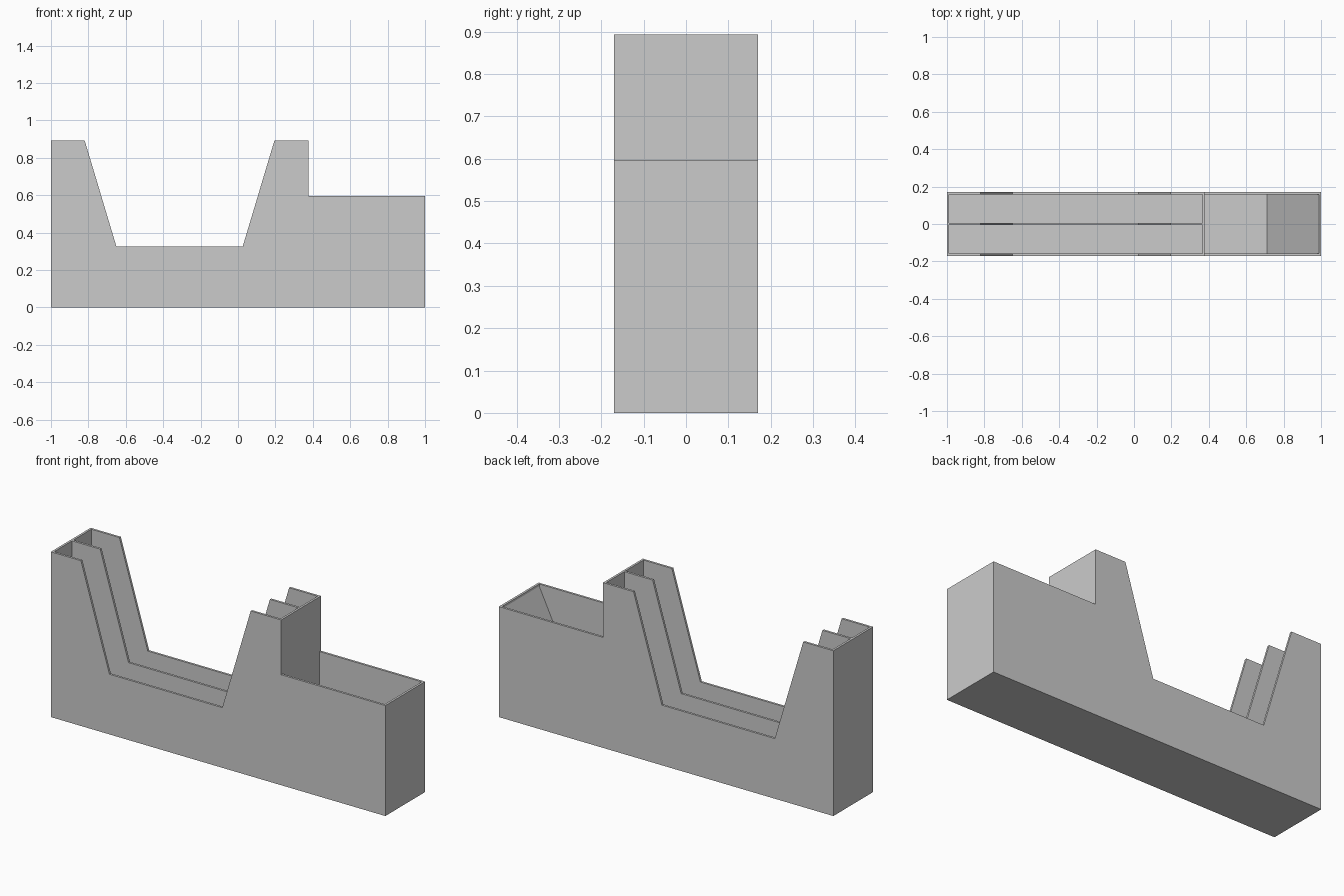
import bpy, bmesh

cube = bpy.data.objects.get("Cube")
if cube:
    bpy.data.objects.remove(cube, do_unlink=True)

WALL = 0.012
HALF_DEPTH = 0.17
TALL, LOW, SCOOP = 0.893, 0.597, 0.325
STEP_X = 0.377

grey = bpy.data.materials.new("matte grey")
grey.use_nodes = True
colour = (0.6, 0.6, 0.6, 1)
grey.diffuse_color = colour
grey.node_tree.nodes["Principled BSDF"].inputs["Base Color"].default_value = colour


def extrude_profile(name, points, y0, y1):
    """Closed solid from an (x, z) outline swept from y0 to y1."""
    bm = bmesh.new()
    face = bm.faces.new([bm.verts.new((x, y0, z)) for x, z in points])
    swept = bmesh.ops.extrude_face_region(bm, geom=[face])["geom"]
    verts = [v for v in swept if isinstance(v, bmesh.types.BMVert)]
    bmesh.ops.translate(bm, verts=verts, vec=(0, y1 - y0, 0))
    bmesh.ops.recalc_face_normals(bm, faces=bm.faces)
    mesh = bpy.data.meshes.new(name)
    bm.to_mesh(mesh)
    bm.free()
    mesh.materials.append(grey)
    obj = bpy.data.objects.new(name, mesh)
    bpy.context.collection.objects.link(obj)
    return obj


def carve(body, cutter):
    """Subtract the cutter from the body, then discard it."""
    cutter.hide_render = True
    mod = body.modifiers.new("pocket", 'BOOLEAN')
    mod.operation = 'DIFFERENCE'
    mod.solver = 'EXACT'
    mod.object = cutter
    bpy.context.view_layer.objects.active = body
    bpy.ops.object.modifier_apply(modifier=mod.name)
    bpy.data.objects.remove(cutter, do_unlink=True)


# Tray body: tall scooped section and lower box section
body = extrude_profile("tray_body", [
    (-1, 0), (1, 0), (1, LOW), (STEP_X, LOW), (STEP_X, TALL), (0.195, TALL),
    (0.025, SCOOP), (-0.65, SCOOP), (-0.82, TALL), (-1, TALL)],
    -HALF_DEPTH, HALF_DEPTH)

# Two long slots, either side of the central divider
inner = HALF_DEPTH - WALL
x0, x1 = -1 + WALL, STEP_X - WALL
slot = [(x0, WALL), (x1, WALL), (x1, 1), (x0, 1)]
for side in (-1, 1):
    near, far = sorted((side * WALL / 2, side * inner))
    carve(body, extrude_profile("slot_cutter", slot, near, far))

# Open compartment with a ramp rising to the end wall
end = 1 - WALL
bin_outline = [(STEP_X, WALL), (0.712, WALL), (end, LOW - WALL),
               (end, 1), (STEP_X, 1)]
carve(body, extrude_profile("bin_cutter", bin_outline, -inner, inner))

# The compartment cut thins the step wall above the box: restore it
step_wall = extrude_profile("step_wall", [
    (x1, WALL), (STEP_X, WALL), (STEP_X, TALL), (x1, TALL)], -inner, inner)
bpy.data.objects.remove(step_wall, do_unlink=True)
